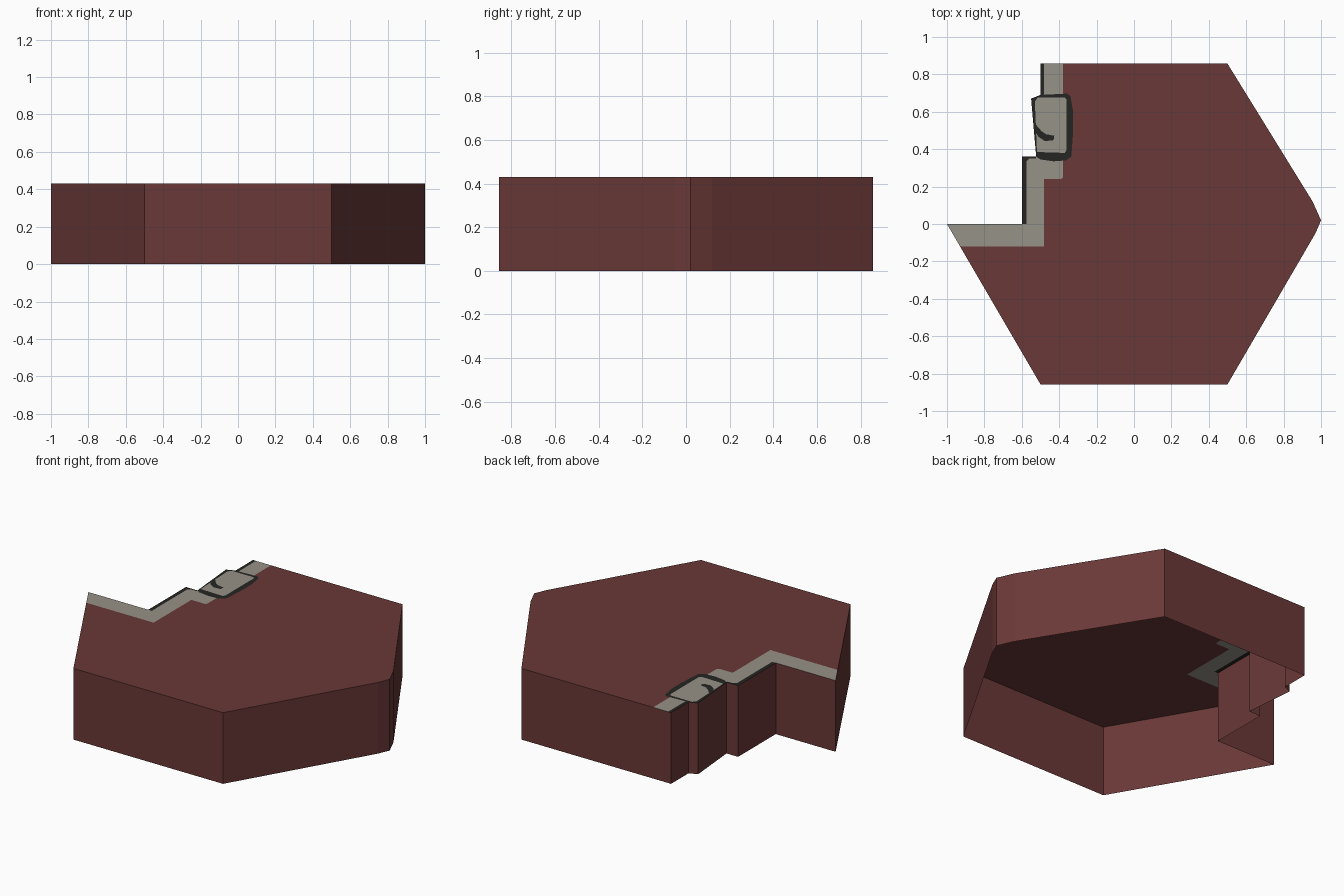
import bpy, bmesh
from mathutils import Vector
from mathutils.geometry import delaunay_2d_cdt

if "Cube" in bpy.data.objects:
    bpy.data.objects.remove(bpy.data.objects["Cube"])

H = 0.43

def material(name, rgb):
    m = bpy.data.materials.new(name)
    m.diffuse_color = (*rgb, 1)
    m.use_nodes = True
    m.node_tree.nodes["Principled BSDF"].inputs["Base Color"].default_value = m.diffuse_color
    return m

MATS = [material("red brown", (0.141, 0.040, 0.038)),
        material("stone grey", (0.305, 0.287, 0.242)),
        material("outline black", (0.018, 0.018, 0.016))]
BROWN, GREY, BLACK = range(3)

# Hexagon outline with a stepped notch, counter-clockwise
OUTLINE = [(-1, 0), (-.5, -.857), (.5, -.857), (.97, -.05), (1, .02), (.955, .12),
           (.5, .857), (-.5, .857), (-.5, .69), (-.55, .67), (-.523, .36),
           (-.6, .36), (-.6, 0)]

# Painted border regions of the top, later ones cover earlier ones
REGIONS = [
    # lower L-shaped stone border
    (GREY, [(-1, 0), (-.93, -.12), (-.48, -.12), (-.48, .24), (-.39, .24),
            (-.38, .25), (-.38, .345), (-.523, .36), (-.6, .36), (-.6, 0)]),
    # upper stone border
    (GREY, [(-.5, .69), (-.38, .69), (-.38, .857), (-.5, .857)]),
    # dark edge strips
    (BLACK, [(-.6, 0), (-.576, 0), (-.576, .335), (-.56, .35), (-.523, .35),
             (-.523, .36), (-.6, .36)]),
    (BLACK, [(-.5, .69), (-.48, .69), (-.48, .857), (-.5, .857)]),
    # dark rim around the loose stone
    (BLACK, [(-.55, .67), (-.523, .36), (-.5, .345), (-.43, .335), (-.365, .34),
             (-.335, .36), (-.325, .5), (-.325, .6), (-.34, .685), (-.36, .697),
             (-.5, .69)]),
    # loose stone
    (GREY, [(-.53, .655), (-.519, .385), (-.37, .38), (-.36, .395), (-.36, .665),
            (-.37, .676), (-.515, .676)]),
    # crack in the stone
    (BLACK, [(-.537, .545), (-.532, .5), (-.51, .465), (-.475, .443), (-.43, .448),
             (-.426, .472), (-.47, .48), (-.495, .497)]),
]

def inside(p, poly):
    hit = False
    for (x1, y1), (x2, y2) in zip(poly, poly[1:] + poly[:1]):
        if (y1 > p.y) != (y2 > p.y) and p.x < (x2 - x1) * (p.y - y1) / (y2 - y1) + x1:
            hit = not hit
    return hit

# Split the top along every region outline
points, edges = [], []
for poly in [OUTLINE] + [r[1] for r in REGIONS]:
    n, k = len(points), len(poly)
    points += [Vector(p) for p in poly]
    edges += [(n + i, n + (i + 1) % k) for i in range(k)]
verts, _, tris, *_ = delaunay_2d_cdt(points, edges, [], 0, 1e-5)

bm = bmesh.new()
top = [bm.verts.new((v.x, v.y, H)) for v in verts]
for tri in tris:
    c = sum((verts[i] for i in tri), Vector((0, 0))) / len(tri)
    if not inside(c, OUTLINE):
        continue
    f = bm.faces.new([top[i] for i in tri])
    f.normal_update()
    if f.normal.z < 0:
        f.normal_flip()
    for colour, poly in REGIONS:
        if inside(c, poly):
            f.material_index = colour

# Side walls; the underside stays open
for (x1, y1), (x2, y2) in zip(OUTLINE, OUTLINE[1:] + OUTLINE[:1]):
    bm.faces.new([bm.verts.new(p) for p in
                  ((x1, y1, 0), (x2, y2, 0), (x2, y2, H), (x1, y1, H))])
bmesh.ops.remove_doubles(bm, verts=bm.verts, dist=1e-5)

mesh = bpy.data.meshes.new("hex_tile")
bm.to_mesh(mesh)
bm.free()
for m in MATS:
    mesh.materials.append(m)
bpy.context.collection.objects.link(bpy.data.objects.new("hex_tile", mesh))
